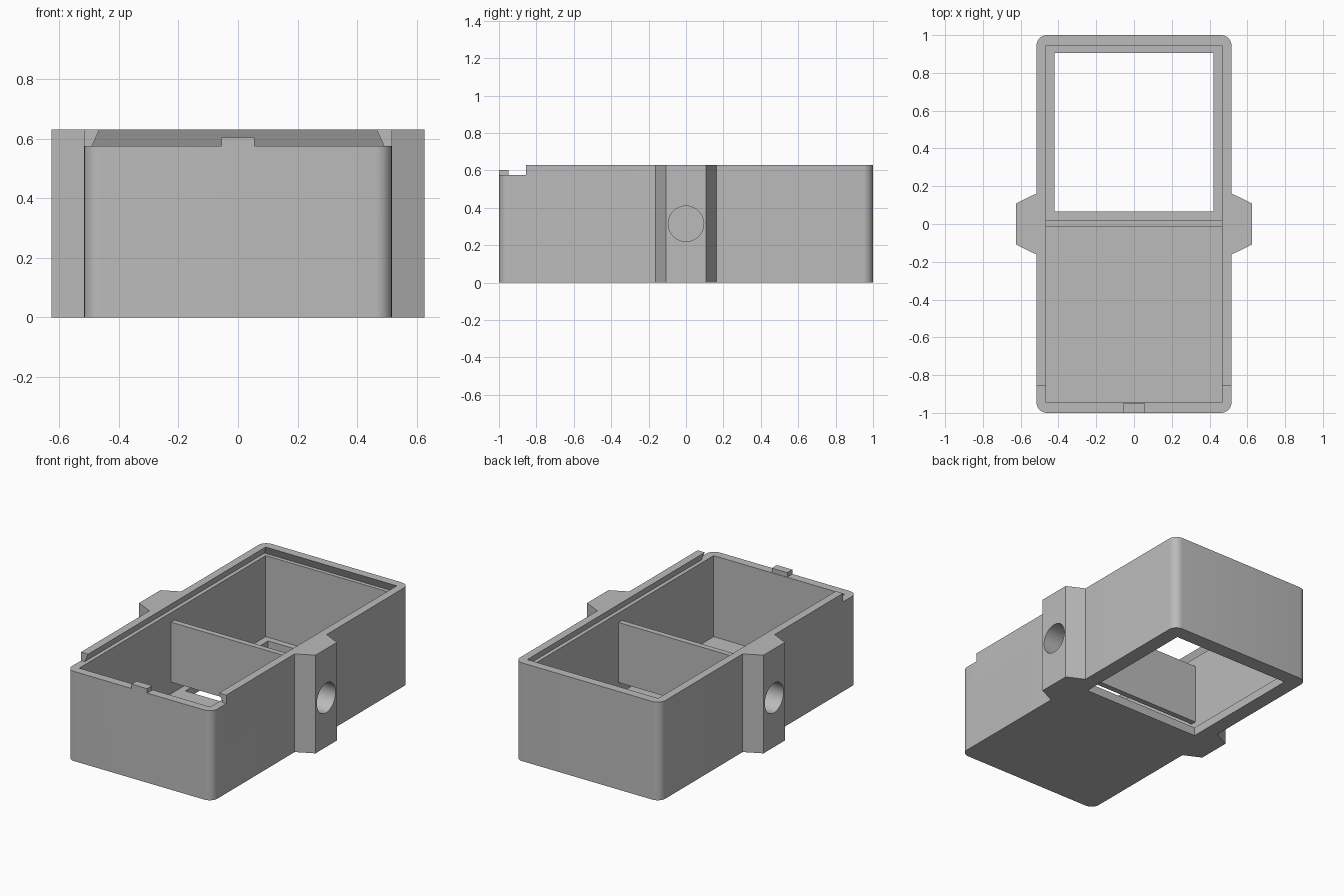
import bpy, bmesh, math
from mathutils import Matrix

old = bpy.data.objects.get("Cube")
if old:
    bpy.data.objects.remove(old, do_unlink=True)

grey = bpy.data.materials.new("plain grey")
grey.use_nodes = True
colour = (0.5, 0.5, 0.5, 1)
grey.diffuse_color = colour
grey.node_tree.nodes["Principled BSDF"].inputs["Base Color"].default_value = colour

HEIGHT, LEDGE, FLOOR = 0.63, 0.575, 0.055
HALF_W, INNER_W, INNER_L = 0.516, 0.465, 0.945


def add_object(name, bm):
    bmesh.ops.recalc_face_normals(bm, faces=bm.faces)
    mesh = bpy.data.meshes.new(name)
    bm.to_mesh(mesh)
    bm.free()
    mesh.materials.append(grey)
    obj = bpy.data.objects.new(name, mesh)
    bpy.context.collection.objects.link(obj)
    return obj


def box(name, x, y, z):
    """Box from (min, max) pairs."""
    bm = bmesh.new()
    bmesh.ops.create_cube(bm, size=1)
    for v in bm.verts:
        v.co = [r[0] if c < 0 else r[1] for c, r in zip(v.co, (x, y, z))]
    return add_object(name, bm)


def cut(target, cutter):
    cutter.hide_render = True
    mod = target.modifiers.new(cutter.name, "BOOLEAN")
    mod.operation = "DIFFERENCE"
    mod.solver = "EXACT"
    mod.object = cutter
    bpy.context.view_layer.objects.active = target
    bpy.ops.object.modifier_apply(modifier=mod.name)
    bpy.data.objects.remove(cutter, do_unlink=True)


# Outer shell: plan outline with side lugs, extruded, vertical corners rounded
right_side = [(HALF_W, -1), (HALF_W, -0.162), (0.626, -0.108),
              (0.626, 0.108), (HALF_W, 0.162), (HALF_W, 1)]
outline = right_side + [(-x, y) for x, y in reversed(right_side)]
bm = bmesh.new()
base = bm.faces.new([bm.verts.new((x, y, 0)) for x, y in outline])
top = bmesh.ops.extrude_face_region(bm, geom=[base])["geom"]
for v in top:
    if isinstance(v, bmesh.types.BMVert):
        v.co.z = HEIGHT
corners = [e for e in bm.edges
           if all(abs(v.co.y) > 0.99 for v in e.verts)
           and abs(e.verts[0].co.z - e.verts[1].co.z) > 0.1]
bmesh.ops.bevel(bm, geom=corners, offset=0.055, segments=8,
                profile=0.5, affect="EDGES")
shell = add_object("box_shell", bm)

# Cavity and floor window
cut(shell, box("cavity", (-INNER_W, INNER_W), (-INNER_L, INNER_L), (FLOOR, 0.6)))
cut(shell, box("floor_window", (-0.42, 0.42), (0.065, 0.905), (-0.1, 0.2)))

# Dovetail slot for a sliding lid, open at the front
bm = bmesh.new()
bmesh.ops.create_cube(bm, size=1)
slope = 0.025 / (HEIGHT - LEDGE)
for v in bm.verts:
    z = LEDGE if v.co.z < 0 else HEIGHT + 0.02
    inset = slope * (z - LEDGE)
    v.co = (math.copysign(0.49 - inset, v.co.x),
            -1.2 if v.co.y < 0 else 0.97 - inset, z)
cut(shell, add_object("lid_slot", bm))

# Lowered front end
cut(shell, box("front_step", (-0.8, 0.8), (-1.2, -0.855), (LEDGE, 0.8)))

# Blind round holes in the lugs
for side in (-1, 1):
    bm = bmesh.new()
    bmesh.ops.create_cone(bm, cap_ends=True, segments=48, radius1=0.095,
                          radius2=0.095, depth=0.28,
                          matrix=Matrix.Translation((side * 0.63, 0, HEIGHT / 2))
                          @ Matrix.Rotation(math.pi / 2, 4, "Y"))
    cut(shell, add_object("lug_hole", bm))

# Cross divider, raised clear of the floor
box("divider", (-INNER_W - 0.01, INNER_W + 0.01), (-0.015, 0.021), (0.13, 0.515))

# Lid catch on the front wall
box("front_catch", (-0.055, 0.055), (-1, -0.948), (LEDGE - 0.02, 0.603))

# Smooth the rounded corners and holes only
bpy.ops.object.select_all(action="DESELECT")
shell.select_set(True)
bpy.context.view_layer.objects.active = shell
bpy.ops.object.shade_smooth_by_angle(angle=math.radians(25))
